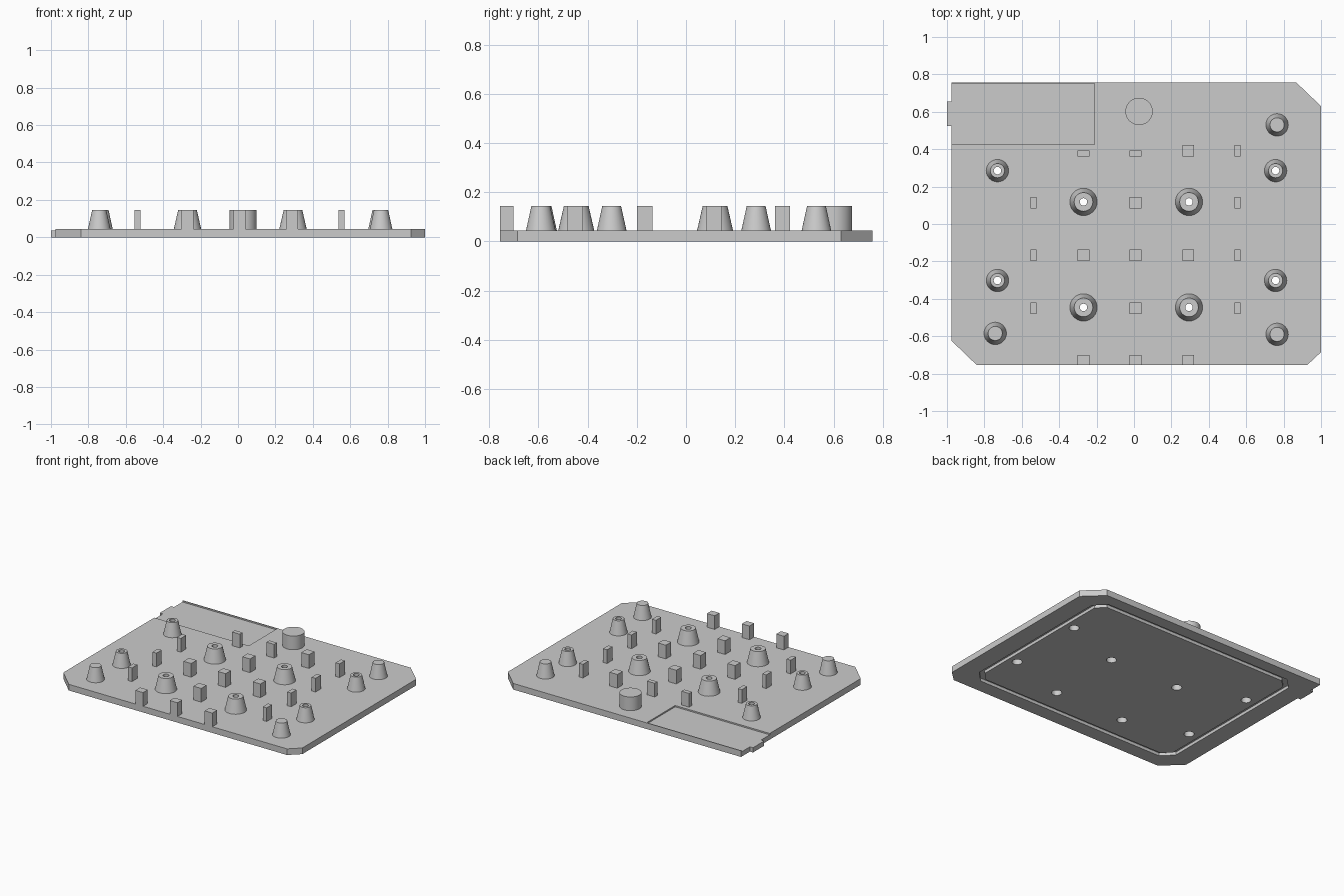
import bpy, bmesh, math

if "Cube" in bpy.data.objects:
    bpy.data.objects.remove(bpy.data.objects["Cube"])

grey = bpy.data.materials.new("plain grey")
grey.diffuse_color = (0.6, 0.6, 0.6, 1)
grey.use_nodes = True
grey.node_tree.nodes["Principled BSDF"].inputs["Base Color"].default_value = grey.diffuse_color

PLATE_TOP = 0.045
TOP = 0.145
BORE_R, BORE_TOP, HOLE_R = 0.034, 0.10, 0.020


def make(name, bm, smooth=False):
    bmesh.ops.recalc_face_normals(bm, faces=bm.faces)
    me = bpy.data.meshes.new(name)
    bm.to_mesh(me)
    bm.free()
    me.materials.append(grey)
    ob = bpy.data.objects.new(name, me)
    bpy.context.collection.objects.link(ob)
    if smooth:
        bpy.ops.object.select_all(action='DESELECT')
        ob.select_set(True)
        bpy.context.view_layer.objects.active = ob
        bpy.ops.object.shade_smooth_by_angle(angle=math.radians(35))
    return ob


def prism(bm, pts, z0, z1):
    lo = [bm.verts.new((x, y, z0)) for x, y in pts]
    hi = [bm.verts.new((x, y, z1)) for x, y in pts]
    bm.faces.new(lo)
    bm.faces.new(hi)
    n = len(pts)
    for i in range(n):
        j = (i + 1) % n
        bm.faces.new((lo[i], lo[j], hi[j], hi[i]))


def rect(x0, x1, y0, y1):
    return [(x0, y0), (x1, y0), (x1, y1), (x0, y1)]


def circle(x, y, r, n=32):
    return [(x + r * math.cos(2 * math.pi * i / n),
             y + r * math.sin(2 * math.pi * i / n)) for i in range(n)]


def octagon(inset):
    x0, x1, y0, y1 = -0.84 + inset, 0.86 - inset, -0.65 + inset, 0.67 - inset
    c = 0.08 - 0.586 * inset
    return [(x0 + c, y0), (x1 - c, y0), (x1, y0 + c), (x1, y1 - c),
            (x1 - c, y1), (x0 + c, y1), (x0, y1 - c), (x0, y0 + c)]


def lathe(bm, x, y, profile, closed, n=32):
    # Spin a radius/height profile round a vertical axis
    rings = [[bm.verts.new((px, py, z)) for px, py in circle(x, y, r, n)]
             for r, z in profile]
    pairs = list(zip(rings, rings[1:]))
    if closed:
        pairs.append((rings[-1], rings[0]))
    else:
        bm.faces.new(rings[0])
        bm.faces.new(rings[-1])
    for a, b in pairs:
        for i in range(n):
            j = (i + 1) % n
            bm.faces.new((a[i], a[j], b[j], b[i]))


def cut(target, cutter):
    mod = target.modifiers.new("cut", 'BOOLEAN')
    mod.operation = 'DIFFERENCE'
    mod.solver = 'EXACT'
    mod.object = cutter
    bpy.ops.object.select_all(action='DESELECT')
    target.select_set(True)
    bpy.context.view_layer.objects.active = target
    bpy.ops.object.modifier_apply(modifier=mod.name)
    bpy.data.objects.remove(cutter)


small_bosses = [(x, y) for x in (-0.73, 0.757) for y in (0.285, -0.302)]
large_bosses = [(x, y) for x in (-0.27, 0.294) for y in (0.118, -0.446)]
solid_bosses = [(0.765, 0.53), (0.765, -0.59), (-0.742, -0.585)]

# Base plate with clipped corners
bm = bmesh.new()
prism(bm, [(-0.975, -0.625), (-0.84, -0.755), (0.925, -0.755), (1, -0.685),
           (1, 0.63), (0.867, 0.757), (-0.975, 0.757)], 0, PLATE_TOP)
plate = make("base_plate", bm)

# Shallow pocket open on the left side
bm = bmesh.new()
prism(bm, rect(-1.1, -0.21, 0.425, 0.751), 0.035, 0.2)
cut(plate, make("pocket_cutter", bm))

# Screw bores through the plate
bm = bmesh.new()
for x, y in small_bosses + large_bosses:
    prism(bm, circle(x, y, BORE_R), -0.1, 0.2)
cut(plate, make("bore_cutter", bm))

# Seal groove on the underside
bm = bmesh.new()
loops = [[bm.verts.new((x, y, z)) for x, y in octagon(d)]
         for d, z in ((0, -0.05), (0, 0.022), (0.035, 0.022), (0.035, -0.05))]
for k in range(4):
    a, b = loops[k], loops[(k + 1) % 4]
    for i in range(8):
        j = (i + 1) % 8
        bm.faces.new((a[i], a[j], b[j], b[i]))
cut(plate, make("groove_cutter", bm))

# Side tab
bm = bmesh.new()
prism(bm, rect(-1, -0.975, 0.525, 0.655), 0, 0.035)
make("side_tab", bm)

# Hollow screw bosses
for name, spots, rb, rt in (("small_screw_boss", small_bosses, 0.060, 0.038),
                            ("large_screw_boss", large_bosses, 0.073, 0.050)):
    for x, y in spots:
        bm = bmesh.new()
        lathe(bm, x, y, [(rb, PLATE_TOP), (rt, TOP), (HOLE_R, TOP), (HOLE_R, BORE_TOP),
                         (BORE_R, BORE_TOP), (BORE_R, PLATE_TOP)], True)
        make(name, bm, True)

# Solid tapered bosses
for x, y in solid_bosses:
    bm = bmesh.new()
    lathe(bm, x, y, [(0.060, PLATE_TOP), (0.038, TOP)], False)
    make("solid_boss", bm, True)

# Round post
bm = bmesh.new()
lathe(bm, 0.027, 0.602, [(0.073, PLATE_TOP), (0.073, TOP)], False, 48)
make("round_post", bm, True)

# Support pegs: x, y, width, depth
W, T = 0.062, 0.032
pegs = [(-0.27, 0.378, W, T), (0.008, 0.378, W, T), (0.29, 0.392, W, W), (0.553, 0.392, T, W)]
for y in (0.114, -0.168, -0.45):
    pegs += [(-0.537, y, T, W), (0.008, y, W, W), (0.553, y, T, W)]
for x in (-0.27, 0.29):
    pegs.append((x, -0.168, W, W))
for x in (-0.27, 0.008, 0.29):
    pegs.append((x, -0.728, W, 0.054))
for x, y, w, d in pegs:
    bm = bmesh.new()
    prism(bm, rect(x - w / 2, x + w / 2, y - d / 2, y + d / 2), PLATE_TOP, TOP)
    make("support_peg", bm)
